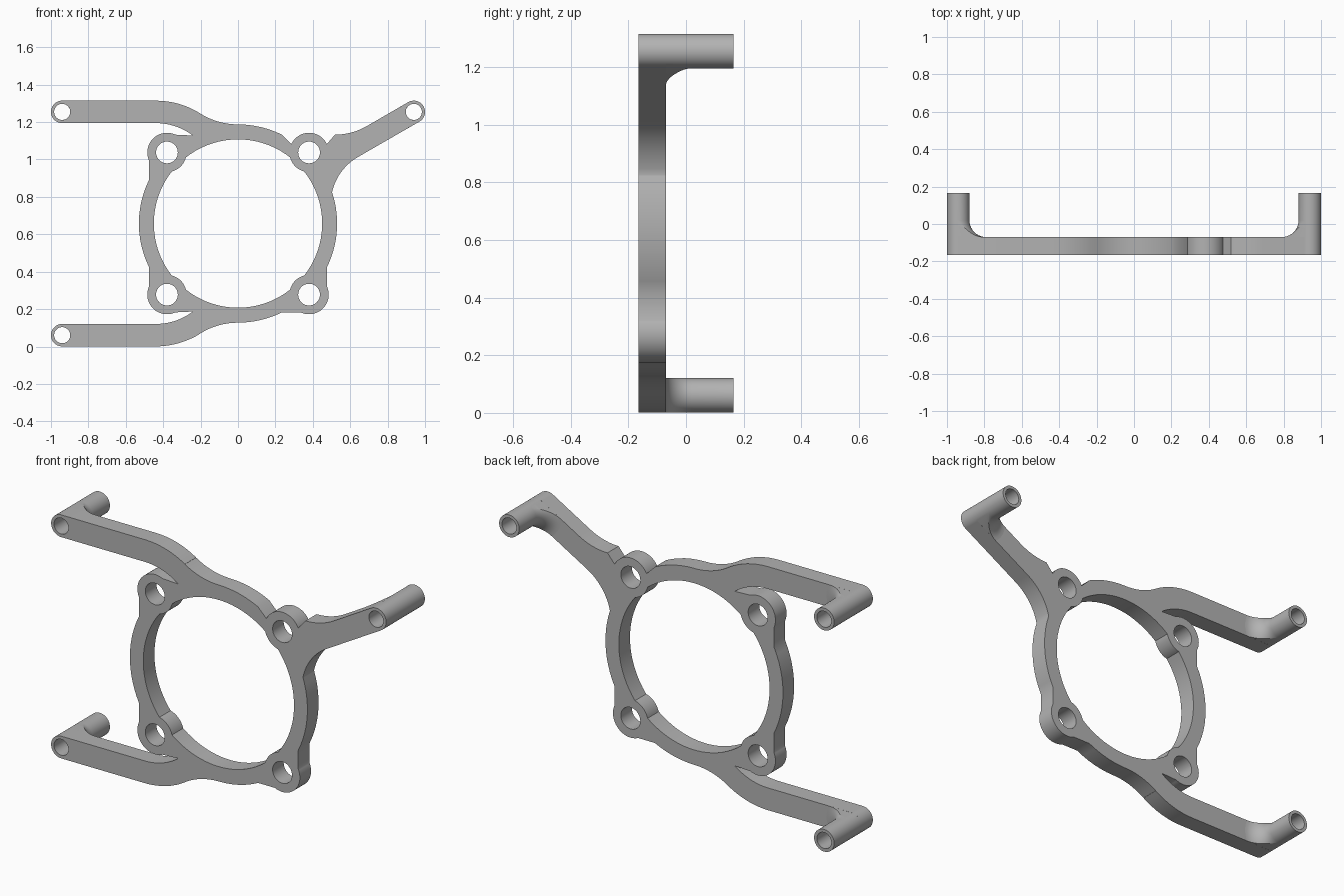
import bpy, bmesh
from math import sin, cos, radians, sqrt, pi, atan2, acos, degrees
from mathutils import Matrix

cube = bpy.data.objects.get("Cube")
if cube:
    bpy.data.objects.remove(cube, do_unlink=True)

# Main dimensions
MID = 0.6575                 # height of the ring centre
FRONT, PLATE_BACK, POST_BACK = -0.165, -0.07, 0.165
RING, BORE = 0.53, 0.45
LUG, LUG_R, LUG_HOLE = 0.38, 0.105, 0.058
FLAT = 0.475                 # straight web beside each lug
POST_X, POST_Z, POST_R, POST_HOLE = 0.94, 0.597, 0.06, 0.043
FILLET = 0.09

grey = bpy.data.materials.new("satin_grey")
grey.use_nodes = True
colour = (0.45, 0.45, 0.45, 1)
grey.diffuse_color = colour
grey.node_tree.nodes["Principled BSDF"].inputs["Base Color"].default_value = colour


def arc(cx, cz, r, start, end):
    """Points along an arc, angles in degrees."""
    n = max(3, int(abs(end - start) / 4))
    angles = [radians(start + (end - start) * i / n) for i in range(n + 1)]
    return [(cx + r * cos(a), cz + r * sin(a)) for a in angles]


def circle(cx, cz, r):
    return arc(cx, cz, r, 0, 360)[:-1]


def finish(obj, bm):
    bmesh.ops.remove_doubles(bm, verts=bm.verts, dist=0.0002)
    bmesh.ops.recalc_face_normals(bm, faces=bm.faces)
    bm.to_mesh(obj.data)
    bm.free()
    obj.data.materials.clear()
    obj.data.materials.append(grey)
    bpy.ops.object.select_all(action='DESELECT')
    obj.select_set(True)
    bpy.context.view_layer.objects.active = obj
    bpy.ops.object.shade_smooth_by_angle(angle=radians(30))


# Outline: upper left quarter, from ring top to ring side
bend_x, bend_r, bend = -0.44, 0.45, 32
bend_z = POST_Z + POST_R - bend_r
lug_a = degrees(acos((FLAT - LUG) / LUG_R))
ring_a = degrees(acos(FLAT / RING))
quarter = (arc(0, RING + 0.38, 0.38, 270, 270 - bend)
           + arc(bend_x, bend_z, bend_r, 90 - bend, 90)
           + arc(-POST_X, POST_Z, POST_R, 90, 270)
           + arc(bend_x, bend_z, bend_r - 2 * POST_R, 90, 53)
           + arc(-LUG, LUG, LUG_R, 90 - lug_a, 180 + lug_a)
           + arc(0, 0, RING, 180 - ring_a, 180))
lower = [(x, -z) for x, z in reversed(quarter)]

# Outline: right side with the slanted arm
right_side = (arc(0, 0, RING, 270, 270 + ring_a)
              + arc(LUG, -LUG, LUG_R, 270 - lug_a, 360 + lug_a)
              + arc(0, 0, RING, -ring_a, 18)
              + arc(0.784, 0.106, 0.2875, 167.6, 120)
              + arc(POST_X, POST_Z, POST_R, -60, 120)
              + arc(0.518, FLAT + 0.34, 0.34, 300, 270)
              + arc(LUG, LUG, LUG_R, lug_a, 180 - lug_a)
              + arc(0, 0, RING, 90 - ring_a, 90))

# Bore outline, with the lugs reaching slightly into it
d = LUG * sqrt(2)
a_bore = degrees(acos((BORE**2 + d**2 - LUG_R**2) / (2 * BORE * d)))
a_lug = degrees(acos((d**2 + LUG_R**2 - BORE**2) / (2 * d * LUG_R)))
bore = []
for k in range(4):
    mid = 45 + 90 * k
    c = radians(mid)
    bore += arc(d * cos(c), d * sin(c), LUG_R, mid + 180 + a_lug, mid + 180 - a_lug)
    bore += arc(0, 0, BORE, mid + a_bore, mid + 90 - a_bore)

posts = {"upper_right_post": (-POST_X, POST_Z, 0),
         "lower_right_post": (-POST_X, -POST_Z, 0),
         "upper_left_post": (POST_X, POST_Z, 210)}
loops = [quarter + lower + right_side, bore]
loops += [circle(sx * LUG, sz * LUG, LUG_HOLE) for sx in (-1, 1) for sz in (-1, 1)]
loops += [circle(x, z, POST_HOLE) for x, z, turn in posts.values()]

# Bracket plate: filled outline extruded to thickness
curve = bpy.data.curves.new("plate_profile", 'CURVE')
curve.dimensions = '2D'
curve.fill_mode = 'BOTH'
curve.extrude = (PLATE_BACK - FRONT) / 2
for loop in loops:
    points = [p for i, p in enumerate(loop)
              if abs(p[0] - loop[i - 1][0]) + abs(p[1] - loop[i - 1][1]) > 0.001]
    spline = curve.splines.new('POLY')
    spline.points.add(len(points) - 1)
    for point, (x, z) in zip(spline.points, points):
        point.co = (x, z, 0, 1)
    spline.use_cyclic_u = True
profile = bpy.data.objects.new("plate_profile", curve)
bpy.context.collection.objects.link(profile)
bpy.context.view_layer.update()
graph = bpy.context.evaluated_depsgraph_get()
mesh = bpy.data.meshes.new_from_object(profile.evaluated_get(graph))
bpy.data.objects.remove(profile, do_unlink=True)
mesh.name = "bracket_plate"
plate = bpy.data.objects.new("bracket_plate", mesh)
bpy.context.collection.objects.link(plate)
bm = bmesh.new()
bm.from_mesh(mesh)
place = Matrix.Translation((0, (FRONT + PLATE_BACK) / 2, MID)) @ Matrix.Rotation(pi / 2, 4, 'X')
bmesh.ops.transform(bm, matrix=place, verts=bm.verts)
finish(plate, bm)


def add_post(name, x, z, turn):
    """Hollow post that flares into the back of its arm."""
    bm = bmesh.new()
    sides, steps, t = 48, 10, radians(turn)

    def ring(y, reach, hole=False):
        verts = []
        for i in range(sides):
            a = 2 * pi * i / sides
            u, v = POST_R * cos(a), POST_R * sin(a)
            if hole:
                u, v = POST_HOLE * cos(a), POST_HOLE * sin(a)
            elif u > -1e-6:
                u = sqrt(max(reach**2 - v**2, 0))
            verts.append(bm.verts.new((x + u * cos(t) - v * sin(t), y,
                                       MID + z + u * sin(t) + v * cos(t))))
        return verts

    rings = []
    for i in range(steps + 1):
        a = pi / 2 * i / steps
        rings.append(ring(PLATE_BACK + FILLET * (1 - cos(a)),
                          POST_R + FILLET * (1 - sin(a))))
    rings += [ring(POST_BACK, POST_R), ring(POST_BACK, 0, True), ring(PLATE_BACK, 0, True)]
    for r, s in zip(rings, rings[1:]):
        for i in range(sides):
            j = (i + 1) % sides
            bm.faces.new((r[i], r[j], s[j], s[i]))
    obj = bpy.data.objects.new(name, bpy.data.meshes.new(name))
    bpy.context.collection.objects.link(obj)
    finish(obj, bm)


# Posts behind the arm ends
for name, (x, z, turn) in posts.items():
    add_post(name, x, z, turn)
